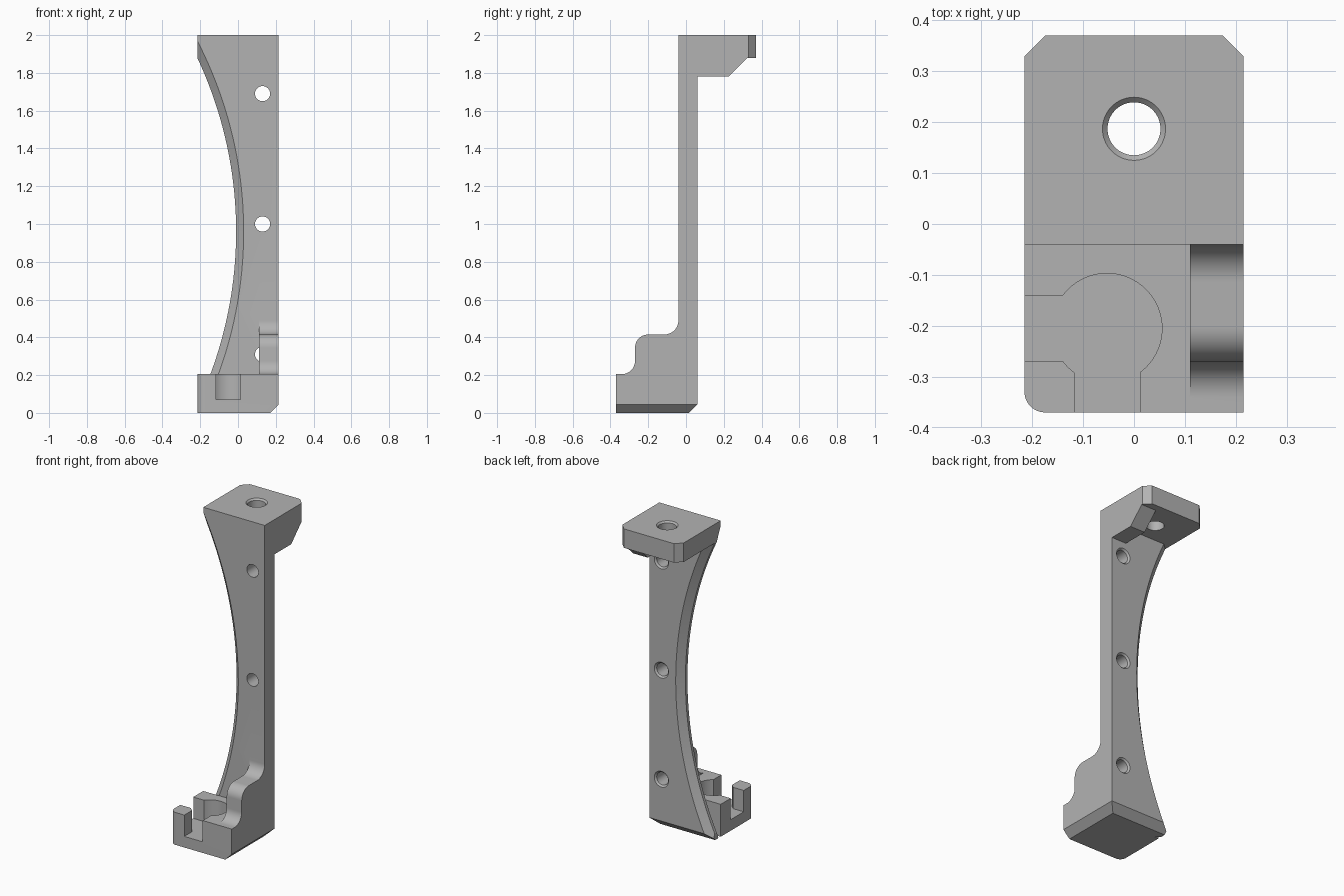
import bpy, bmesh, math
from mathutils import Vector

cube = bpy.data.objects.get("Cube")
if cube:
    bpy.data.objects.remove(cube, do_unlink=True)

GREY = (0.45, 0.45, 0.45, 1)
grey = bpy.data.materials.new("plain_grey")
grey.use_nodes = True
grey.diffuse_color = GREY
grey.node_tree.nodes["Principled BSDF"].inputs["Base Color"].default_value = GREY

W = 0.215                      # half width
FRONT, BACK = -0.04, 0.06      # plate faces
RIB = 0.11                     # inner side of the two ribs


def to_3d(axis, u, v, t):
    return {"x": (t, u, v), "y": (u, t, v), "z": (u, v, t)}[axis]


def loft(name, axis, rings):
    """Solid through rings of (2D points, position along axis)."""
    bm = bmesh.new()
    loops = [[bm.verts.new(to_3d(axis, u, v, t)) for u, v in pts] for pts, t in rings]
    n = len(loops[0])
    for a, b in zip(loops, loops[1:]):
        for i in range(n):
            j = (i + 1) % n
            bm.faces.new((a[i], a[j], b[j], b[i]))
    bm.faces.new(loops[0])
    bm.faces.new(loops[-1])
    bmesh.ops.recalc_face_normals(bm, faces=bm.faces)
    mesh = bpy.data.meshes.new(name)
    bm.to_mesh(mesh)
    bm.free()
    mesh.materials.append(grey)
    ob = bpy.data.objects.new(name, mesh)
    bpy.context.collection.objects.link(ob)
    return ob


def prism(name, axis, pts, lo, hi):
    return loft(name, axis, [(pts, lo), (pts, hi)])


def rect(u0, u1, v0, v1):
    return [(u0, v0), (u1, v0), (u1, v1), (u0, v1)]


def arc(cu, cv, r, start, end, n=12):
    angles = [math.radians(start + (end - start) * i / n) for i in range(n + 1)]
    return [(cu + r * math.cos(a), cv + r * math.sin(a)) for a in angles]


def lathe(name, axis, centre, profile, segs=48):
    """Turned solid from (radius, position) pairs."""
    return loft(name, axis, [(arc(*centre, r, 0, 360, segs)[:-1], t) for r, t in profile])


def combine(target, tool, operation):
    mod = target.modifiers.new(operation, "BOOLEAN")
    mod.operation, mod.solver, mod.object = operation, "EXACT", tool
    bpy.context.view_layer.objects.active = target
    bpy.ops.object.modifier_apply(modifier=mod.name)
    bpy.data.objects.remove(tool, do_unlink=True)


# Upright plate with a bevelled curved side
bracket = prism("bracket", "y", rect(-W, W, 0, 2), FRONT, BACK)
R = 2.16
side_cut = lathe("side_cut", "y", (-2.17, 0.96),
                 [(R + 0.06, -0.06), (R, 0), (R, 0.02), (R + 0.06, 0.08)], 320)
combine(bracket, side_cut, "DIFFERENCE")

# Screw holes, chamfered at the back
for z in (0.31, 1.0, 1.69):
    hole = lathe("screw_hole", "y", (0.13, z),
                 [(0.04, -0.1), (0.04, BACK - 0.01), (0.05, BACK), (0.05, 0.1)])
    combine(bracket, hole, "DIFFERENCE")

# Foot with one rounded corner
foot = prism("foot", "z", [(W, FRONT), (-W, FRONT)]
             + arc(-W + 0.04, -0.33, 0.04, 180, 270) + [(W, -0.37)], 0, 0.205)

# Keyhole pocket opening to the front and the side
FLOOR = 0.07
for pocket in (lathe("round_pocket", "z", (-0.053, -0.205), [(0.108, FLOOR), (0.108, 0.3)], 64),
               prism("side_slot", "z", rect(-0.3, -0.06, -0.27, -0.14), FLOOR, 0.3),
               prism("front_slot", "z", rect(-0.117, 0.012, -0.45, -0.2), FLOOR, 0.3)):
    combine(foot, pocket, "DIFFERENCE")
combine(bracket, foot, "UNION")

# Wavy rib between foot and plate
wave = ([(FRONT, 0.1)] + arc(-0.115, 0.49, 0.075, 0, -90)
        + arc(-0.2, 0.345, 0.07, 90, 180) + arc(-0.34, 0.275, 0.07, 0, -90)
        + [(-0.36, 0.205), (-0.36, 0.1)])
combine(bracket, prism("lower_rib", "x", wave, RIB, W), "UNION")

# Top flange with clipped corners and a chamfered hole
flange = prism("flange", "z", [(-W, 0.01), (W, 0.01), (W, 0.33), (W - 0.04, 0.37),
                               (-W + 0.04, 0.37), (-W, 0.33)], 1.88, 2)
flange_hole = lathe("flange_hole", "z", (0, 0.187),
                    [(0.052, 1.8), (0.052, 1.99), (0.062, 2), (0.062, 2.1)], 64)
combine(flange, flange_hole, "DIFFERENCE")
combine(bracket, flange, "UNION")

# Sloped rib under the flange
slope = [(0.03, 1.78), (0.225, 1.78), (0.325, 1.88), (0.325, 1.92), (0.03, 1.92)]
combine(bracket, prism("upper_rib", "x", slope, RIB, W), "UNION")

# Bottom edge chamfers
for axis, edge in (("y", W), ("x", BACK)):
    wedge = [(edge - 0.065, -0.02), (edge + 0.02, -0.02), (edge + 0.02, 0.065)]
    combine(bracket, prism("edge_cut", axis, wedge, -1, 1), "DIFFERENCE")

# Smooth curves, sharp edges
bpy.ops.object.select_all(action="DESELECT")
bracket.select_set(True)
bpy.context.view_layer.objects.active = bracket
bpy.ops.object.shade_smooth_by_angle(angle=math.radians(20))
